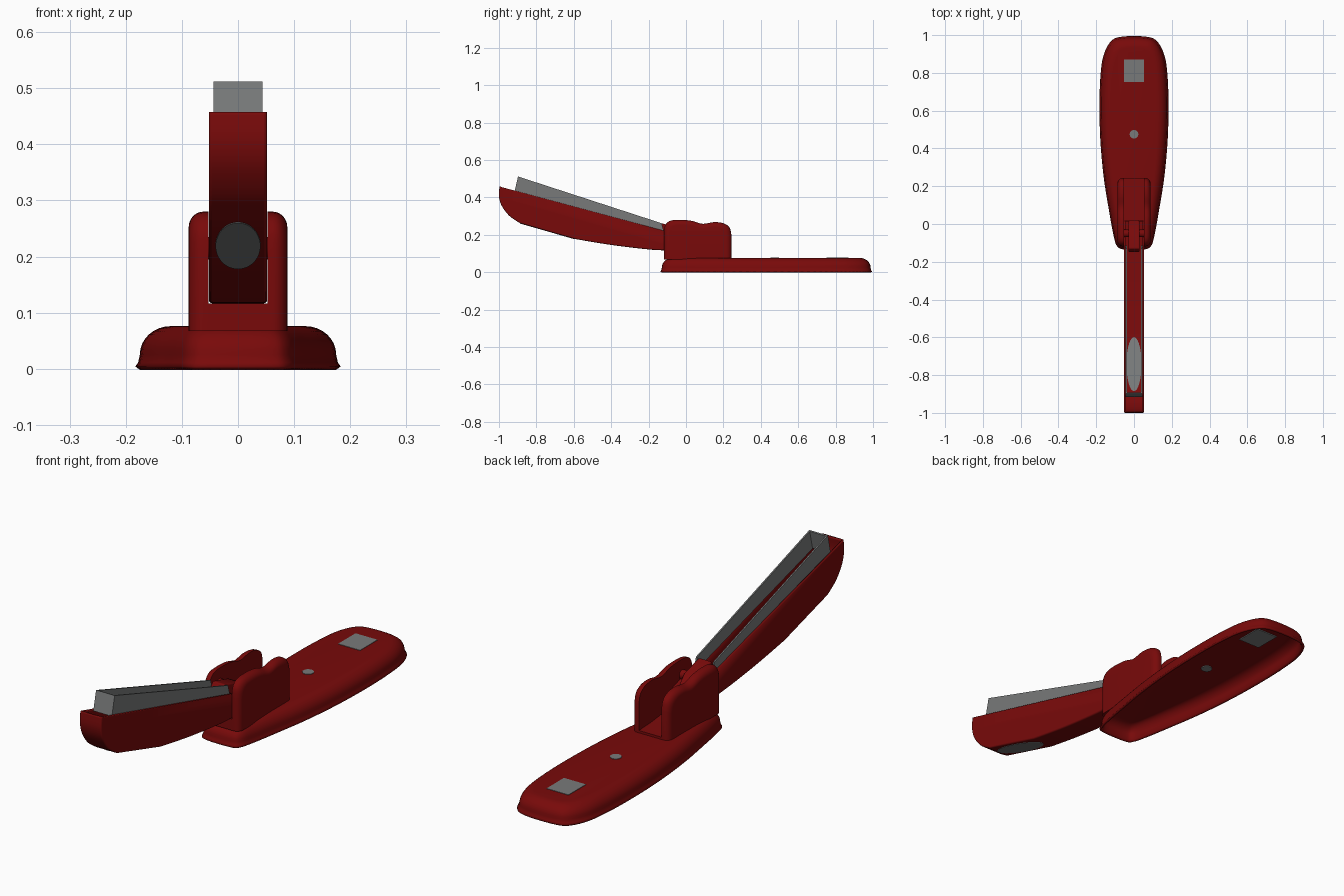
import bpy, bmesh, math
from mathutils import Vector

if "Cube" in bpy.data.objects:
    bpy.data.objects.remove(bpy.data.objects["Cube"])


def colour(name, rgb):
    m = bpy.data.materials.new(name)
    m.diffuse_color = (*rgb, 1)
    m.use_nodes = True
    m.node_tree.nodes["Principled BSDF"].inputs["Base Color"].default_value = m.diffuse_color
    return m


red = colour("red", (0.19, 0.003, 0.003))
steel = colour("steel", (0.19, 0.195, 0.195))


def make(name, verts, faces, mat, thick=0, bevel=0, segs=3):
    me = bpy.data.meshes.new(name)
    me.from_pydata(verts, [], faces)
    bm = bmesh.new()
    bm.from_mesh(me)
    bmesh.ops.remove_doubles(bm, verts=bm.verts, dist=1e-5)
    bmesh.ops.recalc_face_normals(bm, faces=bm.faces)
    bm.to_mesh(me)
    bm.free()
    ob = bpy.data.objects.new(name, me)
    bpy.context.collection.objects.link(ob)
    me.materials.append(mat)
    if bevel:
        m = ob.modifiers.new("bevel", 'BEVEL')
        m.width, m.segments, m.limit_method = bevel, segs, 'ANGLE'
        m.angle_limit = math.radians(40)
    if thick:
        m = ob.modifiers.new("shell", 'SOLIDIFY')
        m.thickness, m.offset = thick, -1
    bpy.ops.object.select_all(action='DESELECT')
    ob.select_set(True)
    bpy.context.view_layer.objects.active = ob
    bpy.ops.object.shade_smooth_by_angle(angle=math.radians(40))
    return ob


def curve(pts, n=6, closed=False):
    """Smooth points through a 2D control list."""
    p = [Vector(q) for q in pts]
    k, out = len(p), []
    for i in range(k if closed else k - 1):
        a, b, c, d = [p[(i + j) % k] if closed else p[min(max(i + j, 0), k - 1)] for j in (-1, 0, 1, 2)]
        for s in range(n):
            t = s / n
            out.append(0.5 * (2 * b + (c - a) * t + (2 * a - 5 * b + 4 * c - d) * t * t
                              + (3 * b - a - 3 * c + d) * t ** 3))
    return out if closed else out + [p[-1]]


def loft(name, loops, mat, **kw):
    """Skin closed loops of equal length and cap both ends."""
    n = len(loops[0])
    v = [p for l in loops for p in l]
    f = [(r * n + i, r * n + (i + 1) % n, (r + 1) * n + (i + 1) % n, (r + 1) * n + i)
         for r in range(len(loops) - 1) for i in range(n)]
    f += [list(range(n)), list(range(len(v) - n, len(v)))]
    if kw.pop("open_start", False):
        f.pop(-2)
    return make(name, v, f, mat, **kw)


def prism(name, prof, x0, x1, mat, **kw):
    """Extrude a side (y, z) profile along x."""
    return loft(name, [[(x, p[0], p[1]) for p in prof] for x in (x0, x1)], mat, **kw)


def circle(r, n=32):
    return [(r * math.cos(2 * math.pi * i / n), r * math.sin(2 * math.pi * i / n)) for i in range(n)]


# Base: tapered outline swept up a rounded edge, open underneath
half = [(0.05, -0.128), (0.088, -0.108), (0.107, -0.04), (0.128, 0.08), (0.153, 0.24), (0.17, 0.42),
        (0.176, 0.6), (0.172, 0.76), (0.157, 0.88), (0.118, 0.96), (0.06, 0.985)]
outline = curve(half + [(-x, y) for x, y in reversed(half)], 5, True)
rings = [(-0.007, 0.004), (-0.002, 0.011), (0.001, 0.025)]
rings += [(0.056 - 0.055 * math.cos(a), 0.025 + 0.051 * math.sin(a))
          for a in [math.pi / 2 * i / 8 for i in range(1, 9)]]
loft("base", [[(p.x * (1 - d / 0.176), 0.43 + (p.y - 0.43) * (1 - d / 0.557), z) for p in outline]
              for d, z in rings], red, thick=0.01, open_start=True)

# Staple-bending plate and rivet set into the base
prism("anvil_plate", [(0.752, 0.062), (0.87, 0.062), (0.87, 0.078), (0.752, 0.078)], -0.052, 0.052, steel)
loft("base_rivet", [[(x, 0.475 + y, z) for x, y in circle(0.023)] for z in (0.062, 0.078)], steel)

# Bracket cheeks with a dipped top edge, rounded on the outside
top = curve([(-0.118, 0.21), (-0.112, 0.25), (-0.085, 0.275), (-0.03, 0.28), (0.03, 0.275), (0.09, 0.259),
             (0.15, 0.268), (0.2, 0.262), (0.232, 0.24), (0.243, 0.2)], 4)
cheek = [(-0.118, 0.067)] + [tuple(p) for p in top] + [(0.243, 0.067)]
layers = [(0.053, 0.0), (0.062, 0.0)]
layers += [(0.062 + 0.026 * math.sin(a), 0.028 * (1 - math.cos(a)))
           for a in [math.pi / 2 * i / 6 for i in range(1, 7)]]
for side, label in ((-1, "left"), (1, "right")):
    loft("bracket_cheek_" + label,
         [[(side * x, 0.06 + (y - 0.06) * (1 - d / 0.18), 0.067 + (z - 0.067) * (1 - d / 0.213))
           for y, z in cheek] for x, d in layers], red)
prism("bracket_floor", [(-0.118, 0.067), (-0.118, 0.116), (0.0, 0.108), (0.16, 0.09), (0.243, 0.086),
                        (0.243, 0.067)], -0.056, 0.056, red)

# Arm: open-topped trough with a straight facet for the oval pad
low = curve([(-0.997, 0.458), (-1.0, 0.405), (-0.985, 0.355), (-0.945, 0.302), (-0.887, 0.262)])
low += curve([(-0.595, 0.178), (-0.4, 0.146), (-0.2, 0.122), (-0.1, 0.117), (0.02, 0.117)])
prof = [tuple(p) for p in low] + [(0.02, 0.185)]
c = len(prof)
verts = [(x, y, z) for x in (-0.052, 0.052) for y, z in prof]
faces = [list(range(c)), list(range(c, 2 * c))] + [(i, i + 1, c + i + 1, c + i) for i in range(c - 1)]
make("arm", verts, faces, red, thick=0.008, bevel=0.006)

# Oval pad set in the underside of the arm
slope = (0.178 - 0.262) / (0.887 - 0.595)
loft("oval_pad", [[(x * 0.04, -0.742 + y * 0.143, 0.2206 + y * 0.143 * slope + o) for x, y in circle(1, 48)]
                  for o in (-0.002, 0.011)], steel)

# Staple channel: two rails and an end wall
rail = [(-0.898, 0.512), (-0.13, 0.262), (-0.115, 0.205), (-0.917, 0.43)]
for side, label in ((-1, "left"), (1, "right")):
    prism("channel_rail_" + label, rail, side * 0.038, side * 0.044, steel)
prism("channel_end", [(-0.898, 0.512), (-0.892, 0.51), (-0.911, 0.43), (-0.917, 0.43)], -0.044, 0.044, steel)

# Hinge pin and linkage between the cheeks
loft("hinge_pin", [[(x, -0.05 + y, 0.215 + z) for y, z in circle(0.02)] for x in (-0.057, 0.057)], red)
prism("hinge_link", [(-0.15, 0.235), (-0.13, 0.262), (-0.03, 0.235), (0.02, 0.18), (-0.05, 0.19)],
      -0.03, 0.03, red, bevel=0.005)
